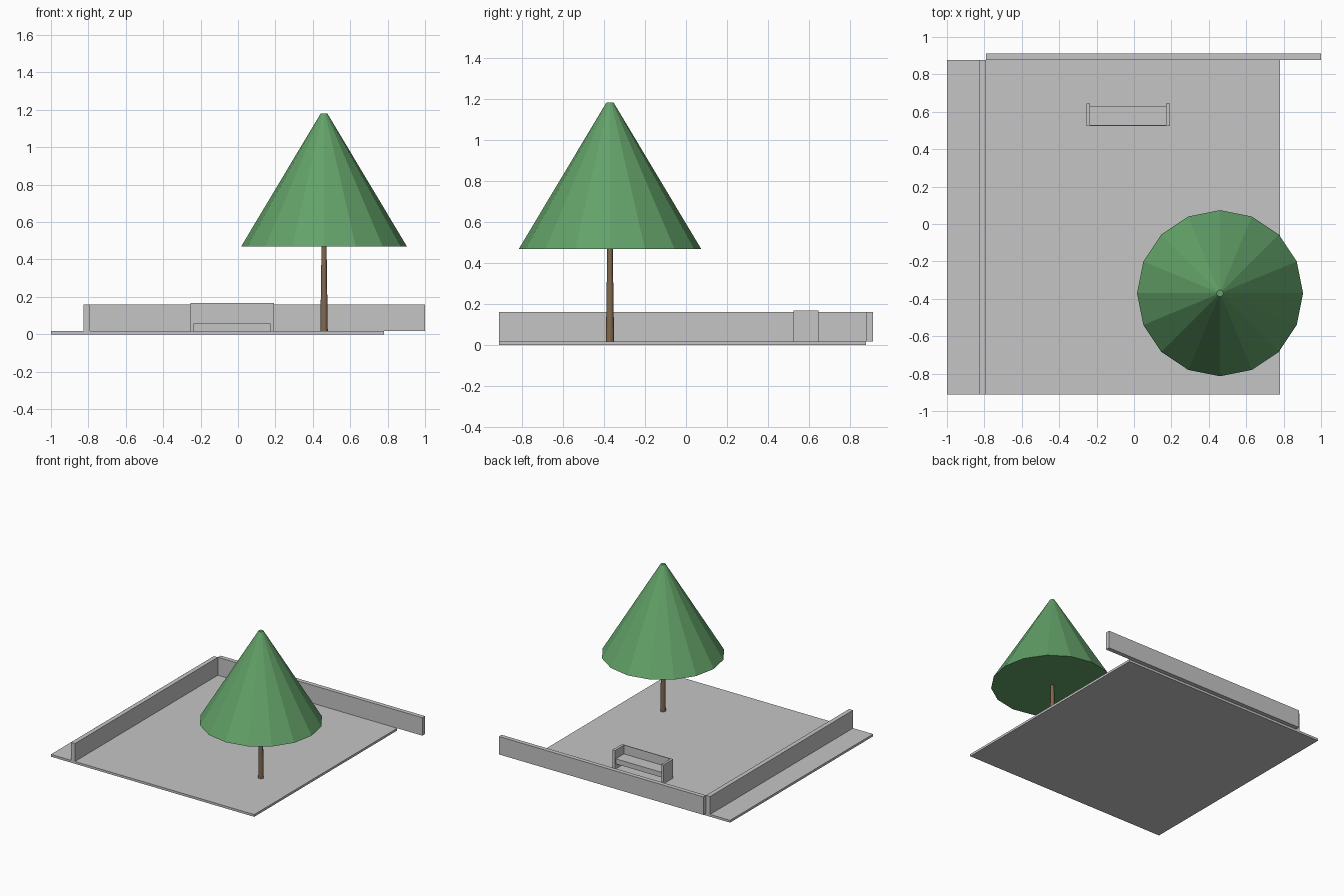
import bpy

cube = bpy.data.objects.get("Cube")
if cube:
    bpy.data.objects.remove(cube, do_unlink=True)


def material(name, rgb):
    mat = bpy.data.materials.new(name)
    mat.use_nodes = True
    colour = (*rgb, 1.0)
    mat.diffuse_color = colour
    mat.node_tree.nodes["Principled BSDF"].inputs["Base Color"].default_value = colour
    return mat


grey = material("light_grey", (0.56, 0.56, 0.56))
green = material("leaf_green", (0.125, 0.36, 0.14))
brown = material("bark_brown", (0.22, 0.14, 0.08))


def finish(name, mat):
    obj = bpy.context.object
    obj.name = obj.data.name = name
    obj.data.materials.append(mat)
    return obj


def box(name, x, y, z):
    """Box from its extents along each axis."""
    spans = (x, y, z)
    bpy.ops.mesh.primitive_cube_add(size=1, location=[(a + b) / 2 for a, b in spans])
    obj = finish(name, grey)
    obj.scale = [b - a for a, b in spans]
    bpy.ops.object.transform_apply(location=False, rotation=False, scale=True)
    return obj


def tapered(name, mat, r_low, r_high, z_low, z_high):
    """Sixteen-sided tapered solid with a corner on +x, on the tree's axis."""
    bpy.ops.mesh.primitive_cone_add(
        vertices=16, radius1=r_low, radius2=r_high, depth=z_high - z_low,
        location=(0.46, -0.37, (z_low + z_high) / 2))
    return finish(name, mat)


# Ground slab and the two boundary walls
floor, wall_top = 0.018, 0.16
front, back = -0.911, 0.877
box("ground_slab", (-1, 0.78), (front, back), (0, floor))
box("side_wall", (-0.825, -0.79), (front, back), (floor, wall_top))
box("back_wall", (-0.79, 1), (back, 0.911), (floor, wall_top))

# Bench, open towards the back wall
bench_front, bench_top = 0.524, 0.168
left, right = 0.172, -0.235
for side, x in (("left", (left, 0.193)), ("right", (-0.254, right))):
    box("bench_" + side + "_end", x, (bench_front, 0.644), (floor, bench_top))
box("bench_seat", (right, left), (bench_front, 0.632), (0.058, 0.098))
box("bench_backrest", (right, left), (bench_front, 0.53), (0.098, bench_top))

# Tree
tapered("tree_trunk", brown, 0.02, 0.013, floor, 0.5)
tapered("tree_crown", green, 0.444, 0.018, 0.468, 1.18)
